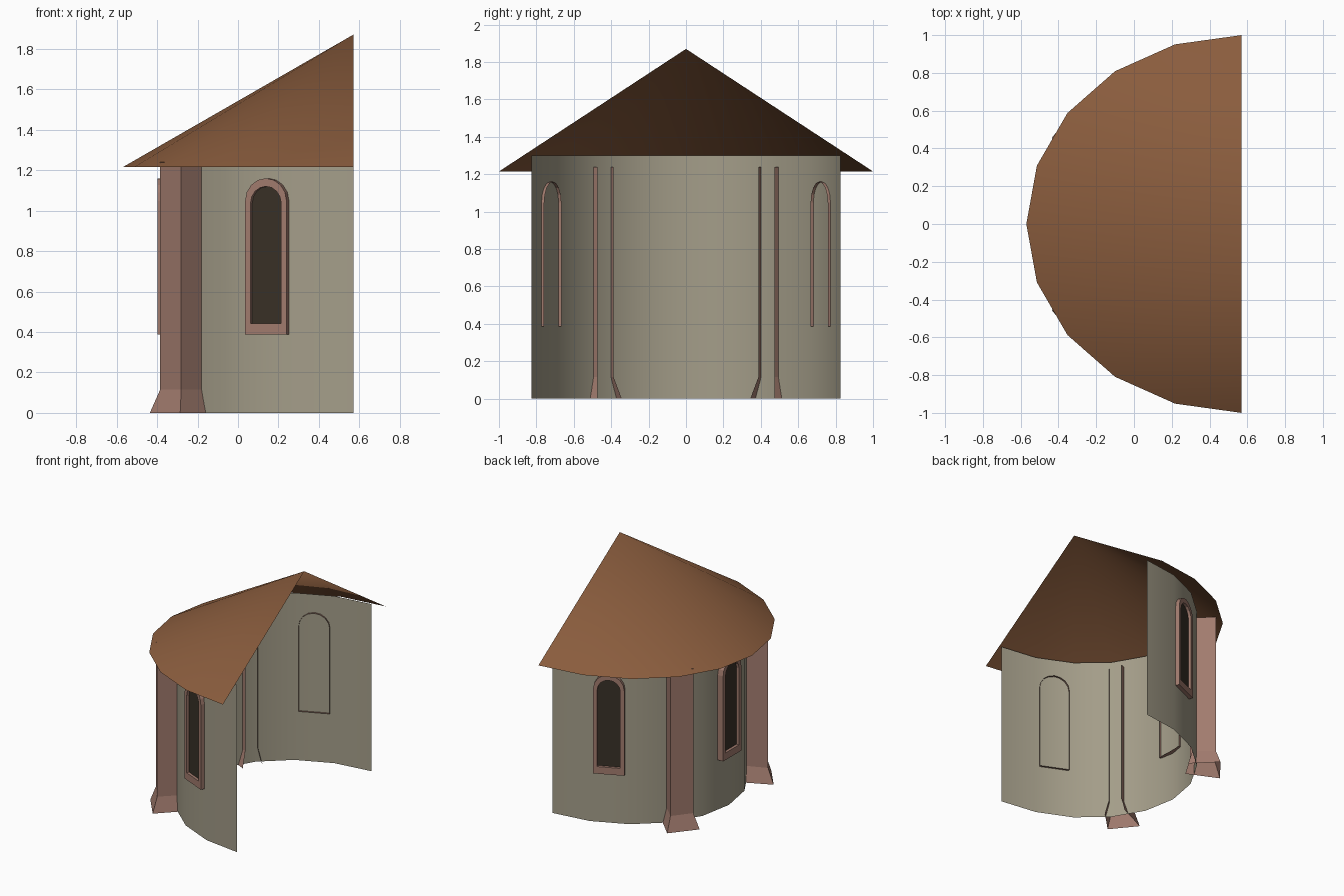
import bpy
import bmesh
import math
from mathutils import Vector

if "Cube" in bpy.data.objects:
    bpy.data.objects.remove(bpy.data.objects["Cube"])

CX, STRETCH, SIDES = 0.57, 1.14, 10   # apse axis, x stretch, segments in the half ring


def material(name, rgb):
    m = bpy.data.materials.new(name)
    m.diffuse_color = (*rgb, 1)
    m.use_nodes = True
    m.node_tree.nodes["Principled BSDF"].inputs["Base Color"].default_value = m.diffuse_color
    return m


PLASTER = material("plaster", (0.37, 0.338, 0.25))
TILE = material("roof_tile", (0.254, 0.108, 0.047))
STONE = material("pink_stone", (0.36, 0.2, 0.157))
GLASS = material("dark_glass", (0.04, 0.03, 0.02))


def arc(r, z):
    """Half ring of points from +y round the back (-x) to -y."""
    return [(CX - STRETCH * r * math.sin(math.pi * i / SIDES),
             r * math.cos(math.pi * i / SIDES), z) for i in range(SIDES + 1)]


def loft(name, rings, mats, closed=False, cap=False, apex=None, mirror=False, smooth=False):
    """Skin successive rings; optional end cap, apex point and mirror across y."""
    bm = bmesh.new()
    vr = [[bm.verts.new(p) for p in r] for r in rings]
    n = len(vr[0])
    span = range(n if closed else n - 1)
    for lo, hi in zip(vr, vr[1:]):
        for i in span:
            j = (i + 1) % n
            bm.faces.new((lo[i], lo[j], hi[j], hi[i]))
    if apex:
        tip = bm.verts.new(apex)
        for i in span:
            bm.faces.new((vr[-1][i], vr[-1][(i + 1) % n], tip))
    if cap:
        bm.faces.new(vr[-1]).material_index = len(mats) - 1
    me = bpy.data.meshes.new(name)
    bm.to_mesh(me)
    bm.free()
    for m in mats:
        me.materials.append(m)
    ob = bpy.data.objects.new(name, me)
    bpy.context.collection.objects.link(ob)
    if mirror:
        mod = ob.modifiers.new("mirror", 'MIRROR')
        mod.use_axis = (False, True, False)
        mod.use_mirror_merge = False
    if smooth:
        bpy.ops.object.select_all(action='DESELECT')
        ob.select_set(True)
        bpy.context.view_layer.objects.active = ob
        bpy.ops.object.shade_smooth_by_angle(angle=math.radians(30))
    return ob


def window(name, centre, normal, back, mirror):
    """Arched stone frame standing proud of the wall, with a recessed dark pane."""
    n = Vector((*normal, 0)).normalized()
    t = Vector((0, 0, 1)).cross(n)
    c = Vector((*centre, 0))

    def ring(w, bottom, top, d):
        pts = [(-w, bottom), (w, bottom)]
        pts += [(w * math.cos(math.pi * k / 8), top - w + w * math.sin(math.pi * k / 8))
                for k in range(9)]
        return [c + t * a + n * d + Vector((0, 0, z)) for a, z in pts]

    outer, inner = (0.112, 0.387, 1.16), (0.083, 0.442, 1.12)
    loft(name, [ring(*outer, -back), ring(*outer, 0.033), ring(*inner, 0.033), ring(*inner, 0.012)],
         [STONE, GLASS], closed=True, cap=True, mirror=mirror)


# curved wall, open at the straight side
loft("apse_wall", [arc(0.825, 0), arc(0.825, 1.3)], [PLASTER], smooth=True)

# half cone roof
loft("half_cone_roof", [arc(1.0, 1.215)], [TILE], apex=(CX, 0, 1.87), smooth=True)

# pair of buttresses with flared feet
foot = [(-0.12, 0.473), (-0.286, 0.64), (-0.436, 0.455), (-0.2, 0.344)]
shaft = [(-0.158, 0.473), (-0.281, 0.592), (-0.385, 0.46), (-0.208, 0.387)]
loft("buttresses", [[(x, y, z) for x, y in plan]
                    for plan, z in ((foot, 0), (shaft, 0.115), (shaft, 1.24))],
     [STONE], mirror=True)

# windows: one at the back of the curve, a mirrored pair on the flanks
window("middle_window", (-0.365, 0), (-1, 0), 0.03, False)
window("side_windows", (0.151, 0.724), (-0.409, 0.912), 0.013, True)
